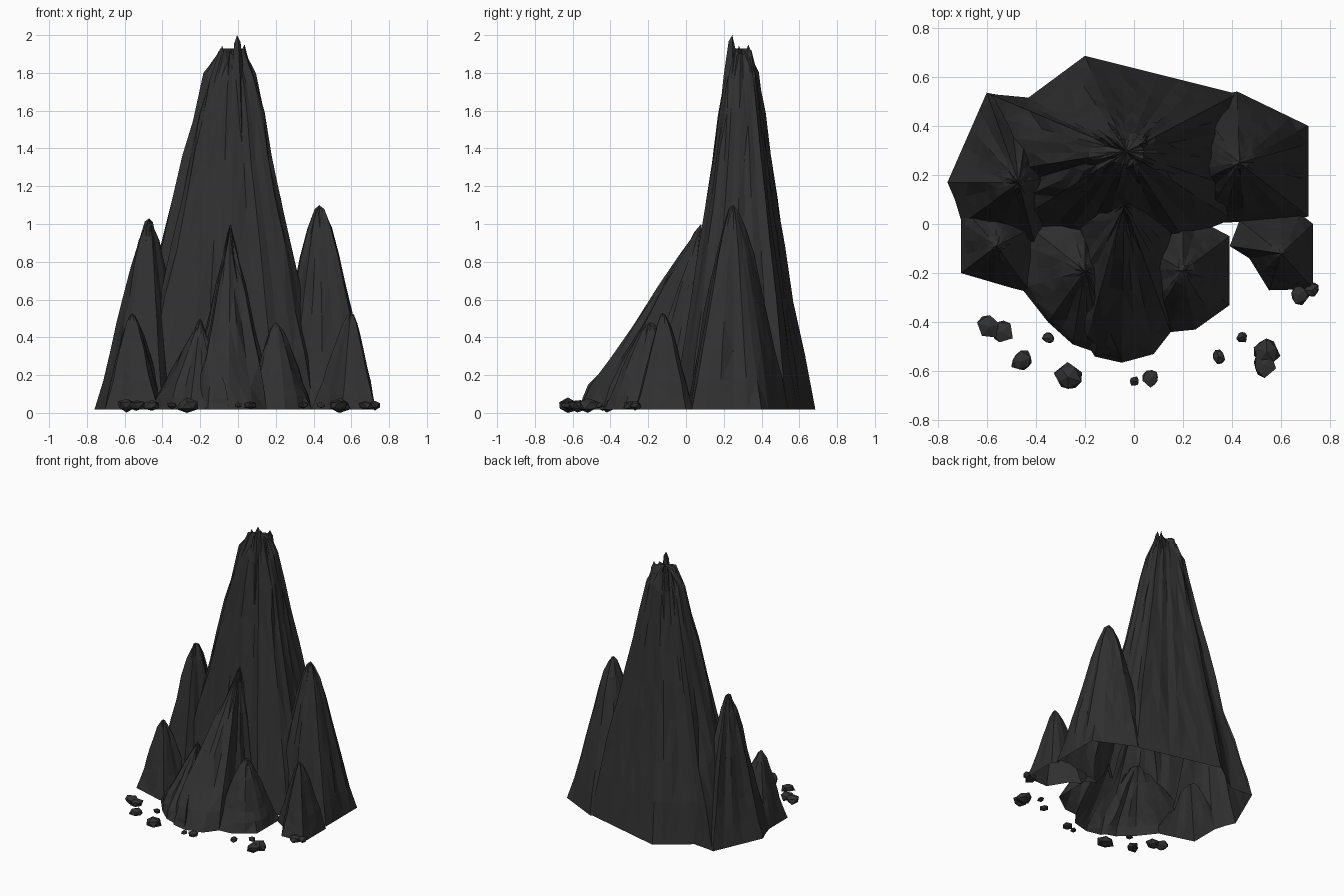
import bpy, bmesh, math, random
from mathutils import Vector

rng = random.Random(4)
BASE = 0.018
# Shared slope profiles: (height fraction, spread fraction)
STEEP = [(0, 1), (.15, .88), (.3, .75), (.45, .63), (.6, .5), (.75, .37), (.88, .23), (.97, .1)]
BLUNT = [(0, 1), (.15, .88), (.3, .75), (.46, .61), (.57, .52), (.7, .42), (.81, .34),
         (.92, .25), (.985, .14)]
FULL = [(0, 1), (.13, .94), (.27, .81), (.45, .59), (.66, .39), (.83, .19), (.95, .06)]

cube = bpy.data.objects.get("Cube")
if cube:
    bpy.data.objects.remove(cube, do_unlink=True)

stone = bpy.data.materials.new("charcoal_stone")
stone.use_nodes = True
colour = (.03, .03, .03, 1)
stone.diffuse_color = colour
shader = next(n for n in stone.node_tree.nodes if n.type == 'BSDF_PRINCIPLED')
shader.inputs["Base Color"].default_value = colour
shader.inputs["Roughness"].default_value = 0.9


def add_object(name, bm):
    """Turn a bmesh into a linked stone object."""
    bmesh.ops.recalc_face_normals(bm, faces=bm.faces)
    mesh = bpy.data.meshes.new(name)
    bm.to_mesh(mesh)
    bm.free()
    mesh.materials.append(stone)
    obj = bpy.data.objects.new(name, mesh)
    bpy.context.collection.objects.link(obj)
    return obj


def split_outline(outline, spacing):
    """Subdivide the footprint so that each column can become a flute."""
    points = []
    for i, start in enumerate(outline):
        a, b = Vector(start), Vector(outline[(i + 1) % len(outline)])
        count = max(1, round((b - a).length / spacing))
        points += [a.lerp(b, k / count) for k in range(count)]
    return points


def crag(name, apex, outline, profile=STEEP, spacing=.08, rough=.1, depth=.1):
    """Closed fluted spire that narrows from its footprint to its apex."""
    bm = bmesh.new()
    centre, height = Vector(apex[:2]), apex[2] - BASE
    columns = split_outline(outline, spacing)
    flutes = [rng.uniform(-rough, rough * .6) for _ in columns]
    rings = [[bm.verts.new((p.x, p.y, -depth)) for p in columns]]
    for level, spread in profile:
        ring = []
        swell = min(1, level * 4)
        for p, flute in zip(columns, flutes):
            wobble = 1 + swell * (flute + rng.uniform(-rough, rough) * .25)
            xy = centre + (p - centre) * spread * wobble
            lift = rng.uniform(-.02, .015) * height * swell
            ring.append(bm.verts.new((xy.x, xy.y, BASE + level * height + lift)))
        rings.append(ring)
    n = len(columns)
    for low, high in zip(rings, rings[1:]):
        for i in range(n):
            j = (i + 1) % n
            bm.faces.new((low[i], low[j], high[j], high[i]))
    tip = bm.verts.new(apex)
    for i in range(n):
        bm.faces.new((rings[-1][i], rings[-1][(i + 1) % n], tip))
    bm.faces.new(rings[0][::-1])
    bmesh.ops.triangulate(bm, faces=bm.faces)
    return add_object(name, bm)


# Main spire and the two flanking peaks
mountain = crag("mountain", (-.03, .295, 1.93),
                [(.49, .12), (.49, .4), (.42, .53), (.1, .61), (-.2, .685), (-.43, .515),
                 (-.59, .53), (-.63, .2), (-.5, 0), (-.2, -.06), (.2, -.06), (.4, .02)],
                profile=BLUNT, rough=.08)
parts = [
    crag("left_peak", (.43, .25, 1.1),
         [(.71, .03), (.71, .4), (.42, .54), (.25, .5), (.15, .2), (.27, 0), (.45, .01)],
         depth=.12),
    crag("right_peak", (-.47, .17, 1.03),
         [(-.76, .17), (-.6, .535), (-.42, .5), (-.25, .2), (-.4, -.1), (-.7, 0), (-.73, .1)],
         depth=.14),
    # Narrow fin sloping forward, with a broad spur on each side
    crag("front_fin", (-.04, .08, 1),
         [(-.23, -.42), (-.16, -.54), (-.05, -.565), (.08, -.53), (.15, -.44), (.15, -.1),
          (.2, .1), (-.2, .2), (-.25, -.1)],
         profile=FULL, rough=.14, depth=.16),
    crag("right_spur", (-.2, -.19, .5),
         [(-.46, -.26), (-.35, -.4), (-.25, -.49), (-.05, -.56), (0, -.2), (-.2, .1), (-.44, 0)],
         profile=FULL, rough=.13, depth=.18),
    crag("left_spur", (.2, -.19, .48),
         [(.06, -.42), (.15, -.44), (.25, -.43), (.39, -.33), (.39, -.05), (.2, .05), (.05, -.1)],
         rough=.13, depth=.2),
    # Low outcrops at the front corners
    crag("right_outcrop", (-.56, -.09, .53),
         [(-.705, -.2), (-.5, -.26), (-.42, -.28), (-.38, 0), (-.5, .1), (-.705, .08)],
         depth=.22),
    crag("left_outcrop", (.6, -.12, .53),
         [(.39, -.09), (.47, -.14), (.55, -.27), (.73, -.265), (.73, 0), (.68, .04), (.43, .015)],
         depth=.24),
]

# Slender horns that give the summit its ragged crown
HORNS = [(-.005, .245, 2), (.035, .33, 1.95), (-.085, .28, 1.945)]
for number, (x, y, z) in enumerate(HORNS):
    corners = [(x + .2 * math.cos(a), y + .2 * math.sin(a))
               for a in (k * math.tau / 5 + number for k in range(5))]
    parts.append(crag(f"horn_{number}", (x, y, z), corners, spacing=.3,
                      depth=.26 + number * .02))

# Fuse the crags into one skin
for part in parts:
    union = mountain.modifiers.new(part.name, 'BOOLEAN')
    union.operation = 'UNION'
    union.solver = 'EXACT'
    union.object = part
bpy.context.view_layer.update()
graph = bpy.context.evaluated_depsgraph_get()
fused = bpy.data.meshes.new_from_object(mountain.evaluated_get(graph))
mountain.modifiers.clear()
for part in parts:
    bpy.data.objects.remove(part, do_unlink=True)

# Trim level at the ground, leaving the underside open
bm = bmesh.new()
bm.from_mesh(fused)
bmesh.ops.bisect_plane(bm, geom=bm.verts[:] + bm.edges[:] + bm.faces[:],
                       plane_co=(0, 0, BASE), plane_no=(0, 0, 1), clear_inner=True)
bm.to_mesh(fused)
bm.free()
fused.materials.clear()
fused.materials.append(stone)
mountain.data = fused

# Loose stones scattered along the front: x, y, radius
STONES = [(-.59, -.42, .05), (-.54, -.44, .052), (-.455, -.56, .048), (-.35, -.465, .026),
          (-.27, -.625, .06), (0, -.64, .022), (.07, -.63, .036), (.345, -.54, .03),
          (.44, -.46, .026), (.54, -.52, .06), (.53, -.575, .052), (.675, -.285, .045),
          (.725, -.27, .035)]
for number, (x, y, radius) in enumerate(STONES, 1):
    bm = bmesh.new()
    bmesh.ops.create_icosphere(bm, subdivisions=1, radius=radius)
    turn = rng.uniform(0, math.tau)
    for v in bm.verts:
        v.co *= rng.uniform(.75, 1.2)
        px, py = v.co.x, v.co.y
        v.co.x = x + px * math.cos(turn) - py * math.sin(turn)
        v.co.y = y + px * math.sin(turn) + py * math.cos(turn)
        v.co.z = max(0, .04 + v.co.z * .68)
    add_object(f"loose_stone_{number}", bm)
